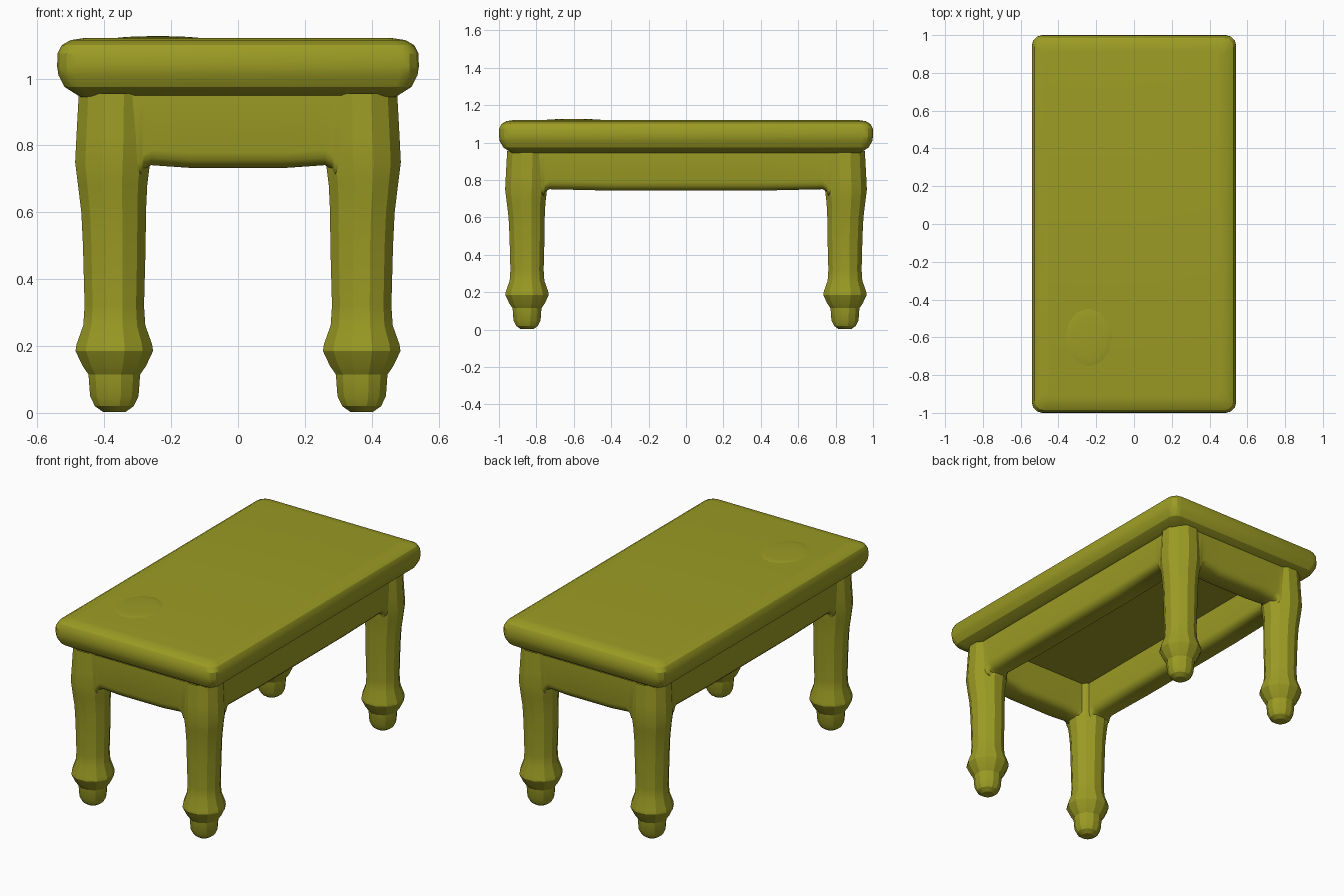
import bpy
import bmesh
from math import cos, sin, pi
from mathutils import Vector

cube = bpy.data.objects.get("Cube")
if cube:
    bpy.data.objects.remove(cube, do_unlink=True)

OLIVE = (0.33, 0.33, 0.018, 1)
olive = bpy.data.materials.new("olive paint")
olive.use_nodes = True
olive.diffuse_color = OLIVE
bsdf = olive.node_tree.nodes["Principled BSDF"]
bsdf.inputs["Base Color"].default_value = OLIVE
bsdf.inputs["Roughness"].default_value = 0.8


def finish(name, bm, angle):
    """Turn a bmesh into a named, painted object."""
    mesh = bpy.data.meshes.new(name)
    bm.to_mesh(mesh)
    bm.free()
    mesh.materials.append(olive)
    obj = bpy.data.objects.new(name, mesh)
    bpy.context.collection.objects.link(obj)
    bpy.ops.object.select_all(action="DESELECT")
    obj.select_set(True)
    bpy.context.view_layer.objects.active = obj
    bpy.ops.object.shade_smooth_by_angle(angle=angle)


def loft(rings, closed=True):
    """Skin a row of sections; closed ones get a cap on the first section."""
    bm = bmesh.new()
    loops = [[bm.verts.new(p) for p in ring] for ring in rings]
    count = len(loops[0])
    for low, high in zip(loops, loops[1:]):
        for i in range(count if closed else count - 1):
            j = (i + 1) % count
            bm.faces.new((low[i], low[j], high[j], high[i]))
    if closed:
        bm.faces.new(loops[0][::-1])
    bmesh.ops.recalc_face_normals(bm, faces=bm.faces)
    return bm


def rounded_rect(hx, hy, z, r, steps=3):
    points = []
    for corner, (sx, sy) in enumerate(((1, 1), (-1, 1), (-1, -1), (1, -1))):
        for k in range(steps + 1):
            a = (corner + k / steps) * pi / 2
            points.append((sx * (hx - r) + r * cos(a), sy * (hy - r) + r * sin(a), z))
    return points


# Table top: thick slab with a rounded rim, given as (inset, height)
RIM = [(0.08, 1.121), (0.04, 1.115), (0.014, 1.1), (0.001, 1.075), (0, 1.035),
       (0.004, 1.01), (0.022, 0.975), (0.068, 0.946), (0.095, 0.942)]
finish("table_top", loft([rounded_rect(0.541 - i, 1 - i, z, 0.055 - i * 0.3)
                          for i, z in RIM]), 0.5)

# Underside of the top, seen between the aprons
bm = bmesh.new()
bm.faces.new([bm.verts.new((sx * 0.33, sy * 0.82, 0.942))
              for sx, sy in ((-1, -1), (-1, 1), (1, 1), (1, -1))])
finish("top_underside", bm, 0.5)

# Slight swelling in the top surface
bm = bmesh.new()
bmesh.ops.create_uvsphere(bm, u_segments=12, v_segments=8, radius=1)
bmesh.ops.scale(bm, vec=(0.13, 0.16, 0.008), verts=bm.verts)
bmesh.ops.translate(bm, vec=(-0.24, -0.6, 1.119), verts=bm.verts)
finish("surface_swelling", bm, 0.6)

# Turned legs: (radius, height, outward shift of the axis)
LEG = [(0.035, 0.003, 0), (0.06, 0.02, 0), (0.075, 0.05, 0), (0.08, 0.115, 0),
       (0.098, 0.14, 0), (0.12, 0.185, 0), (0.117, 0.205, 0), (0.096, 0.262, 0),
       (0.092, 0.32, 0), (0.097, 0.5, 0), (0.1, 0.6, 0.002), (0.107, 0.68, 0.005),
       (0.116, 0.75, 0.005), (0.115, 0.83, 0.002), (0.11, 0.955, 0)]
SIDES = 12
for end, sy in (("front", -1), ("back", 1)):
    for side, sx in (("left", 1), ("right", -1)):
        rings = []
        for r, z, out in LEG:
            cx, cy = sx * (0.37 + out), sy * (0.85 + out)
            rings.append([(cx + r * cos((k + 0.5) * 2 * pi / SIDES),
                           cy + r * sin((k + 0.5) * 2 * pi / SIDES), z)
                          for k in range(SIDES)])
        finish(f"{end}_{side}_leg", loft(rings), 0.4)


def apron(name, opening, bottom, centre, along, across):
    """Rail with a rounded underside, curving down where it meets the legs."""
    width, r = 0.075, 0.045
    stations = [(opening + 0.03, bottom - 0.03), (opening, bottom - 0.03),
                (opening - 0.008, bottom - 0.005), (opening - 0.03, bottom + 0.008),
                (opening * 0.5, bottom)]
    stations += [(-u, z) for u, z in reversed(stations)]
    rings = []
    for u, low in stations:
        section = [(-width, 0.95)]
        for s, angles in ((-1, (0, 30, 60, 90)), (1, (90, 60, 30, 0))):
            for a in angles:
                t = a * pi / 180
                section.append((s * (width - r + r * cos(t)), low + r - r * sin(t)))
        section.append((width, 0.95))
        rings.append([centre + along * u + across * w + Vector((0, 0, z))
                      for w, z in section])
    finish(name, loft(rings, closed=False), 0.7)


# Aprons on all four sides
X, Y = Vector((1, 0, 0)), Vector((0, 1, 0))
for name, s in (("left", 1), ("right", -1)):
    apron(f"{name}_apron", 0.76, 0.743, X * s * 0.382, Y, X)
for name, s in (("front", -1), ("back", 1)):
    apron(f"{name}_apron", 0.29, 0.733, Y * s * 0.867, X, Y)
